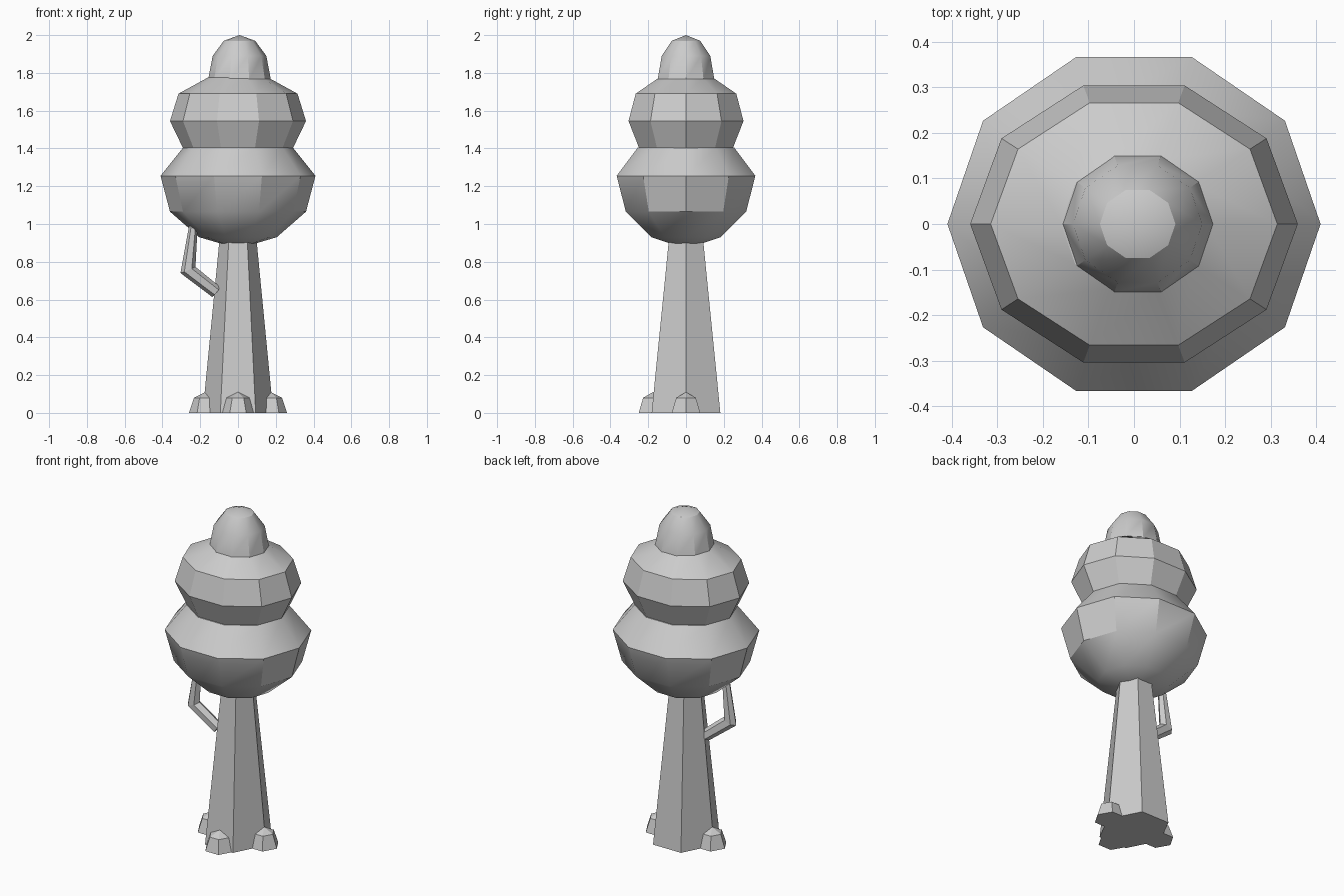
import bpy, bmesh, math
from mathutils import Vector

if "Cube" in bpy.data.objects:
    bpy.data.objects.remove(bpy.data.objects["Cube"])

grey = bpy.data.materials.new("light_grey")
grey.diffuse_color = (0.6, 0.6, 0.6, 1)
grey.use_nodes = True
grey.node_tree.nodes["Principled BSDF"].inputs["Base Color"].default_value = grey.diffuse_color


def finish(name, bm, smooth=None):
    bmesh.ops.recalc_face_normals(bm, faces=bm.faces)
    me = bpy.data.meshes.new(name)
    bm.to_mesh(me)
    bm.free()
    me.materials.append(grey)
    ob = bpy.data.objects.new(name, me)
    bpy.context.collection.objects.link(ob)
    if smooth:
        bpy.ops.object.select_all(action='DESELECT')
        ob.select_set(True)
        bpy.context.view_layer.objects.active = ob
        bpy.ops.object.shade_smooth_by_angle(angle=math.radians(smooth))
    return ob


def skin(bm, rings):
    """Bridge rings; a one-vertex ring is a pole, an open end gets a cap."""
    for a, b in zip(rings, rings[1:]):
        n = max(len(a), len(b))
        for i in range(n):
            j = (i + 1) % n
            if len(a) == 1:
                bm.faces.new((a[0], b[i], b[j]))
            elif len(b) == 1:
                bm.faces.new((a[i], a[j], b[0]))
            else:
                bm.faces.new((a[i], a[j], b[j], b[i]))
    for r in (rings[0], rings[-1]):
        if len(r) > 2:
            bm.faces.new(r)


def lathe(name, profile, sides, x=0, y=0, smooth=None):
    """profile: (x radius, y radius, z) from bottom to top."""
    bm = bmesh.new()
    rings = []
    for rx, ry, z in profile:
        if rx == 0:
            rings.append([bm.verts.new((x, y, z))])
        else:
            rings.append([bm.verts.new((x + rx * math.cos(t), y + ry * math.sin(t), z))
                          for t in (math.tau * i / sides for i in range(sides))])
    skin(bm, rings)
    return finish(name, bm, smooth)


# Trunk
lathe("trunk", [(0.187, 0.21, 0), (0.09, 0.095, 1.0)], 6)

# Foliage tiers
lathe("lower_foliage", [(0, 0, 0.87), (0.205, 0.193, 0.93), (0.36, 0.335, 1.065),
                        (0.41, 0.386, 1.255), (0.29, 0.268, 1.405)], 10, smooth=32)
lathe("middle_foliage", [(0.29, 0.26, 1.40), (0.36, 0.32, 1.545),
                         (0.315, 0.28, 1.69), (0.16, 0.15, 1.775)], 10, smooth=30)
lathe("top_foliage", [(0.166, 0.158, 1.765), (0.142, 0.135, 1.89),
                      (0.083, 0.079, 1.97), (0, 0, 2.0)], 10, x=0.008, smooth=32)

# Root bumps on three sides
for name, x, y in (("left_root", -0.173, 0), ("front_root", 0, -0.175), ("right_root", 0.173, 0)):
    lathe(name, [(0.087, 0.087, 0), (0.06, 0.06, 0.08), (0, 0, 0.11)], 6, x, y)

# Bent branch
path = [Vector((-0.115, -0.025, 0.64)), Vector((-0.265, -0.045, 0.757)), Vector((-0.235, -0.045, 1.0))]
d1, d2 = (path[1] - path[0]).normalized(), (path[2] - path[1]).normalized()
bm = bmesh.new()
rings = []
for p, d, r in zip(path, (d1, (d1 + d2).normalized(), d2), (0.034, 0.043, 0.022)):
    side = Vector((0, 1, 0)).cross(d).normalized()
    depth = d.cross(side) * min(r, 0.033)
    rings.append([bm.verts.new(p + side * r * math.cos(t) + depth * math.sin(t))
                  for t in (math.tau * i / 6 for i in range(6))])
skin(bm, rings)
finish("branch", bm)
